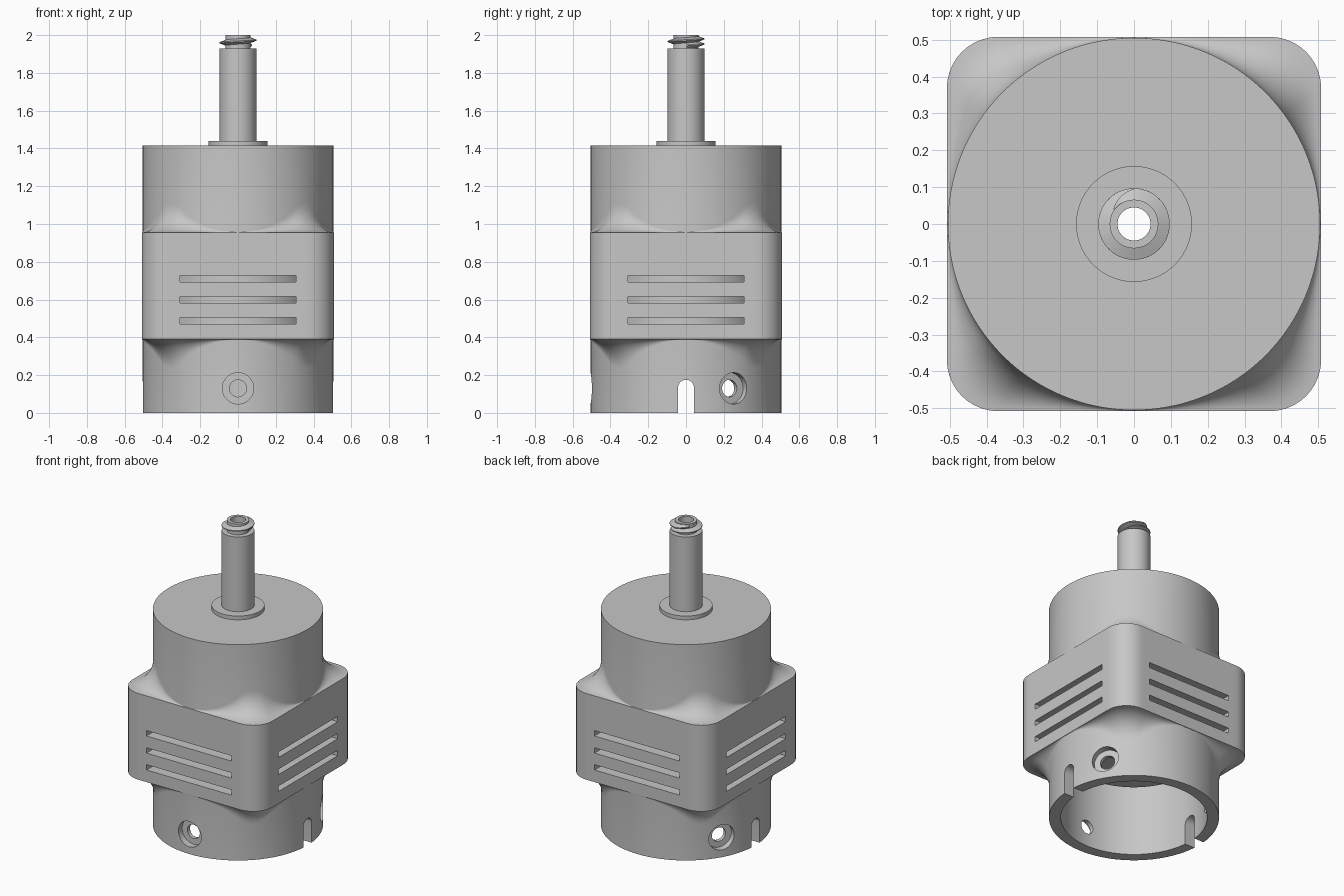
import bpy, bmesh, math
from mathutils import Matrix, Vector

if "Cube" in bpy.data.objects:
    bpy.data.objects.remove(bpy.data.objects["Cube"])

GREY = bpy.data.materials.new("light_grey")
GREY.diffuse_color = (0.57, 0.57, 0.57, 1)
GREY.use_nodes = True
GREY.node_tree.nodes["Principled BSDF"].inputs["Base Color"].default_value = GREY.diffuse_color

R, HALF, CORNER = 0.505, 0.508, 0.14      # cylinder radius, square half width, corner radius
Z0, Z1, TOP = 0.39, 0.955, 1.415          # square band and body top


def make(name, bm):
    bmesh.ops.recalc_face_normals(bm, faces=bm.faces)
    me = bpy.data.meshes.new(name)
    bm.to_mesh(me)
    bm.free()
    me.materials.append(GREY)
    ob = bpy.data.objects.new(name, me)
    bpy.context.collection.objects.link(ob)
    return ob


def bridge(bm, rings, closed=False):
    n = len(rings[0])
    pairs = list(zip(rings, rings[1:])) + ([(rings[-1], rings[0])] if closed else [])
    for a, b in pairs:
        for i in range(n):
            j = (i + 1) % n
            bm.faces.new((a[i], a[j], b[j], b[i]))


def tube(name, profile, n=96):
    """Revolve a closed (radius, z) profile around the z axis."""
    bm = bmesh.new()
    rings = [[bm.verts.new((r * math.cos(t), r * math.sin(t), z))
              for t in (2 * math.pi * i / n for i in range(n))] for r, z in profile]
    bridge(bm, rings, True)
    return make(name, bm)


def cylinder(name, r, length, mat, n=48):
    bm = bmesh.new()
    bmesh.ops.create_cone(bm, cap_ends=True, segments=n, radius1=r, radius2=r,
                          depth=length, matrix=mat)
    return make(name, bm)


def box(name, size, loc):
    bm = bmesh.new()
    bmesh.ops.create_cube(bm, size=1, matrix=Matrix.Translation(loc) @ Matrix.Diagonal((*size, 1)))
    return make(name, bm)


def cut(target, cutter):
    cutter.hide_render = True
    mod = target.modifiers.new("cut", "BOOLEAN")
    mod.operation, mod.solver, mod.object = "DIFFERENCE", "EXACT", cutter
    bpy.context.view_layer.objects.active = target
    bpy.ops.object.modifier_apply(modifier=mod.name)
    bpy.data.objects.remove(cutter)


def square_radius(t):
    """Distance from the axis to the rounded square at angle t."""
    c, s = sorted((abs(math.cos(t)), abs(math.sin(t))), reverse=True)
    k = HALF - CORNER
    if HALF * s / c <= k:
        return HALF / c
    b = k * (c + s)
    return b + math.sqrt(b * b - 2 * k * k + CORNER * CORNER)


# housing: cylinder blended by hollow fillets into a rounded square band
N, STEPS = 192, 10
angles = [2 * math.pi * i / N for i in range(N)]
bm = bmesh.new()


def ring(fn):
    out = []
    for t in angles:
        r, z = fn(square_radius(t))
        out.append(bm.verts.new((r * math.cos(t), r * math.sin(t), z)))
    return out


def fillet(k, z, sign):
    a = math.pi / 2 * k / STEPS
    return ring(lambda q: (q - (q - R) * math.sin(a), z + sign * (q - R) * (1 - math.cos(a))))


rings = [ring(lambda q: (R, 0))]
rings += [fillet(k, Z0, -1) for k in range(STEPS, -1, -1)]
rings += [fillet(k, Z1, 1) for k in range(STEPS + 1)]
rings += [ring(lambda q: (R, TOP))]
bridge(bm, rings)
bm.faces.new(rings[0])
bm.faces.new(rings[-1])
housing = make("housing", bm)

# inner cavity and shaft bore
cut(housing, cylinder("cavity_cutter", 0.435, 1.53, Matrix.Translation((0, 0, 0.565)), 96))
cut(housing, cylinder("bore_cutter", 0.045, 1, Matrix.Translation((0, 0, 1.4))))

# three vent slots on every side of the band
for z in (0.487, 0.598, 0.71):
    cut(housing, box("vent_cutter", (0.615, 1.4, 0.035), (0, 0, z)))
    cut(housing, box("vent_cutter", (1.4, 0.615, 0.035), (0, 0, z)))

# round-topped notches left and right in the lower rim
bm = bmesh.new()
outline = [(-0.0425, -0.1), (0.0425, -0.1)]
outline += [(0.0425 * math.cos(a), 0.133 + 0.0425 * math.sin(a))
            for a in (math.pi * i / 16 for i in range(17))]
ends = [[bm.verts.new((x, y, z)) for y, z in outline] for x in (-0.7, 0.7)]
bridge(bm, ends)
for e in ends:
    bm.faces.new(e)
cut(housing, make("notch_cutter", bm))

# three counterbored screw holes
for deg in (-90, 30, 150):
    a = math.radians(deg)
    d = Vector((math.cos(a), math.sin(a), 0))
    turn = d.to_track_quat("Z", "Y").to_matrix().to_4x4()
    for r, inner, outer in ((0.083, 0.46, 0.7), (0.045, 0.3, 0.7)):
        pos = d * (inner + outer) / 2 + Vector((0, 0, 0.13))
        cut(housing, cylinder("screw_cutter", r, outer - inner, Matrix.Translation(pos) @ turn))

# inner core, collar and hollow shaft with a thinner neck
core = tube("inner_core", [(0.045, 0.44), (0.40, 0.44), (0.40, 1.34), (0.045, 1.34)])
collar = tube("shaft_collar", [(0.09, 1.41), (0.157, 1.41), (0.157, 1.44), (0.09, 1.44)])
shaft = tube("shaft", [(0.045, 1.41), (0.097, 1.41), (0.097, 1.93), (0.066, 1.93),
                       (0.066, 2.0), (0.045, 2.0)], 64)

# screw thread around the neck, tapering at both ends
bm = bmesh.new()
sections, M, TURNS = [], 80, 1.4
for i in range(M + 1):
    f = i / M
    t = 2 * math.pi * TURNS * f
    grow = min(1, f * 8 + 0.1, (1 - f) * 8 + 0.1)
    z = 1.946 + 0.038 * f
    pts = [(0.062, z - 0.016), (0.066 + 0.031 * grow, z - 0.003),
           (0.066 + 0.031 * grow, z + 0.003), (0.062, z + 0.016)]
    sections.append([bm.verts.new((r * math.cos(t), r * math.sin(t), h)) for r, h in pts])
bridge(bm, sections)
bm.faces.new(sections[0])
bm.faces.new(sections[-1])
thread = make("shaft_thread", bm)

# smooth curved faces, keep real edges sharp
for ob in (housing, core, collar, shaft, thread):
    bpy.ops.object.select_all(action="DESELECT")
    ob.select_set(True)
    bpy.context.view_layer.objects.active = ob
    bpy.ops.object.shade_smooth_by_angle(angle=math.radians(30))
